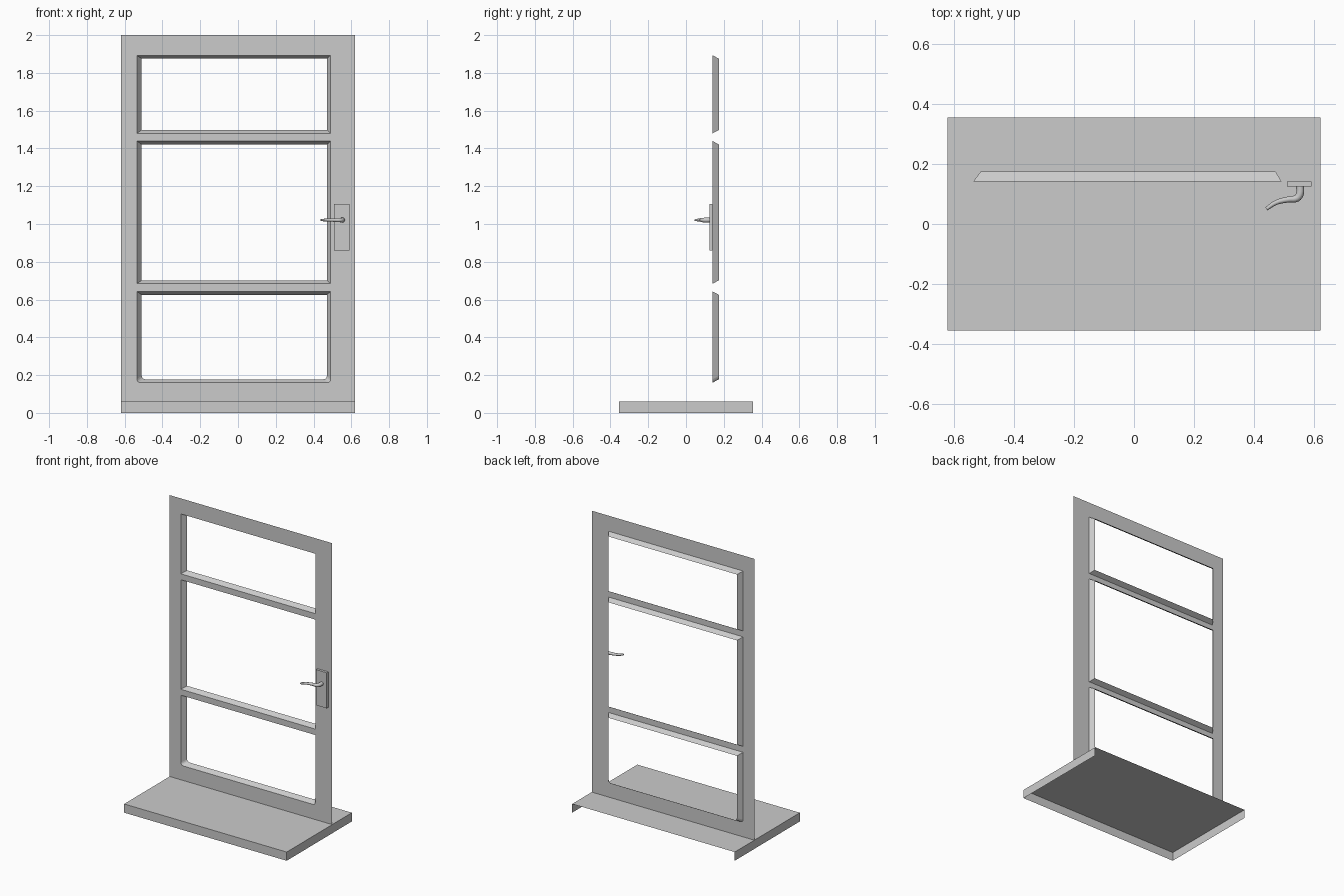
import bpy, bmesh, math
from mathutils import Vector

if "Cube" in bpy.data.objects:
    bpy.data.objects.remove(bpy.data.objects["Cube"], do_unlink=True)

GREY = (0.6, 0.6, 0.6, 1.0)
grey = bpy.data.materials.new("plain grey")
grey.use_nodes = True
grey.diffuse_color = GREY
grey.node_tree.nodes["Principled BSDF"].inputs["Base Color"].default_value = GREY

FACE_Y, REVEAL_Y = 0.141, 0.174
HALF_W, STEP_H, DOOR_H = 0.62, 0.06, 2.0


def finish(name, bm):
    mesh = bpy.data.meshes.new(name)
    bm.to_mesh(mesh)
    bm.free()
    obj = bpy.data.objects.new(name, mesh)
    bpy.context.collection.objects.link(obj)
    mesh.materials.append(grey)
    return obj


def open_box(name, low, high, open_sides):
    """Box without the faces that point along the open_sides directions."""
    low, high = Vector(low), Vector(high)
    bm = bmesh.new()
    bmesh.ops.create_cube(bm, size=1)
    bmesh.ops.recalc_face_normals(bm, faces=bm.faces)
    gone = [f for f in bm.faces
            if any(f.normal.dot(Vector(d)) > 0.9 for d in open_sides)]
    bmesh.ops.delete(bm, geom=gone, context='FACES')
    for v in bm.verts:
        v.co = (low + high) / 2 + v.co * (high - low)
    return finish(name, bm)


def outline(x0, x1, z0, z1, r=0):
    """Counter-clockwise rectangle, with its two lower corners rounded by r."""
    if not r:
        return [(x0, z0), (x1, z0), (x1, z1), (x0, z1)]
    pts = []
    for cx, start in ((x0 + r, math.pi), (x1 - r, 1.5 * math.pi)):
        for i in range(4):
            a = start + i * math.pi / 6
            pts.append((cx + r * math.cos(a), z0 + r + r * math.sin(a)))
    return pts + [(x1, z1), (x0, z1)]


def add_loop(bm, pts, y):
    return [bm.verts.new((x, y, z)) for x, z in pts]


# Openings: bottom, top, lower corner radius
openings = [(0.16, 0.643, 0.018), (0.684, 1.439, 0), (1.48, 1.893, 0)]
LEFT, RIGHT = -0.535, 0.491
IN_X, IN_Z = 0.025, 0.018

# Door: a thin sheet with three openings
door = bmesh.new()
loops = [outline(-HALF_W, HALF_W, STEP_H, DOOR_H)]
loops += [outline(LEFT, RIGHT, z0, z1, r) for z0, z1, r in openings]
for pts in loops:
    vs = add_loop(door, pts, FACE_Y)
    for a, b in zip(vs, vs[1:] + vs[:1]):
        door.edges.new((a, b))
bmesh.ops.triangle_fill(door, use_beauty=True, use_dissolve=False,
                        edges=door.edges[:], normal=(0, -1, 0))
door.normal_update()
bmesh.ops.reverse_faces(door, faces=[f for f in door.faces if f.normal.y > 0])

# Sloping reveals that run back from each opening
for z0, z1, r in openings:
    front = add_loop(door, outline(LEFT, RIGHT, z0, z1, r), FACE_Y)
    back = add_loop(door, outline(LEFT + IN_X, RIGHT - IN_X + 0.005,
                                  z0 + IN_Z, z1 - IN_Z, r), REVEAL_Y)
    for i in range(len(front)):
        j = (i + 1) % len(front)
        door.faces.new((front[i], front[j], back[j], back[i]))
bmesh.ops.remove_doubles(door, verts=door.verts, dist=0.0005)
finish("door_frame", door)

# Step, open at the back and underneath
open_box("step", (-HALF_W, -0.355, 0), (HALF_W, 0.355, STEP_H),
         [(0, 1, 0), (0, 0, -1)])

# Handle plate
open_box("handle_plate", (0.508, 0.124, 0.86), (0.59, FACE_Y, 1.105), [(0, 1, 0)])

# Lever handle: a tapered curved rod (x, y, radius)
path = [(0.552, 0.126, 0.013), (0.552, 0.102, 0.013), (0.542, 0.086, 0.012),
        (0.515, 0.082, 0.010), (0.472, 0.071, 0.008), (0.44, 0.05, 0.006)]
curve = bpy.data.curves.new("door_handle", 'CURVE')
curve.dimensions = '3D'
curve.bevel_depth = 1.0
curve.bevel_resolution = 3
curve.resolution_u = 4
curve.use_fill_caps = True
spline = curve.splines.new('BEZIER')
spline.bezier_points.add(len(path) - 1)
for p, (x, y, r) in zip(spline.bezier_points, path):
    p.co = (x, y, 1.021)
    p.radius = r
    p.handle_left_type = p.handle_right_type = 'AUTO'
handle = bpy.data.objects.new("door_handle", curve)
bpy.context.collection.objects.link(handle)
curve.materials.append(grey)
bpy.ops.object.select_all(action='DESELECT')
handle.select_set(True)
bpy.context.view_layer.objects.active = handle
bpy.ops.object.convert(target='MESH')
bpy.ops.object.shade_smooth_by_angle(angle=math.radians(40))
